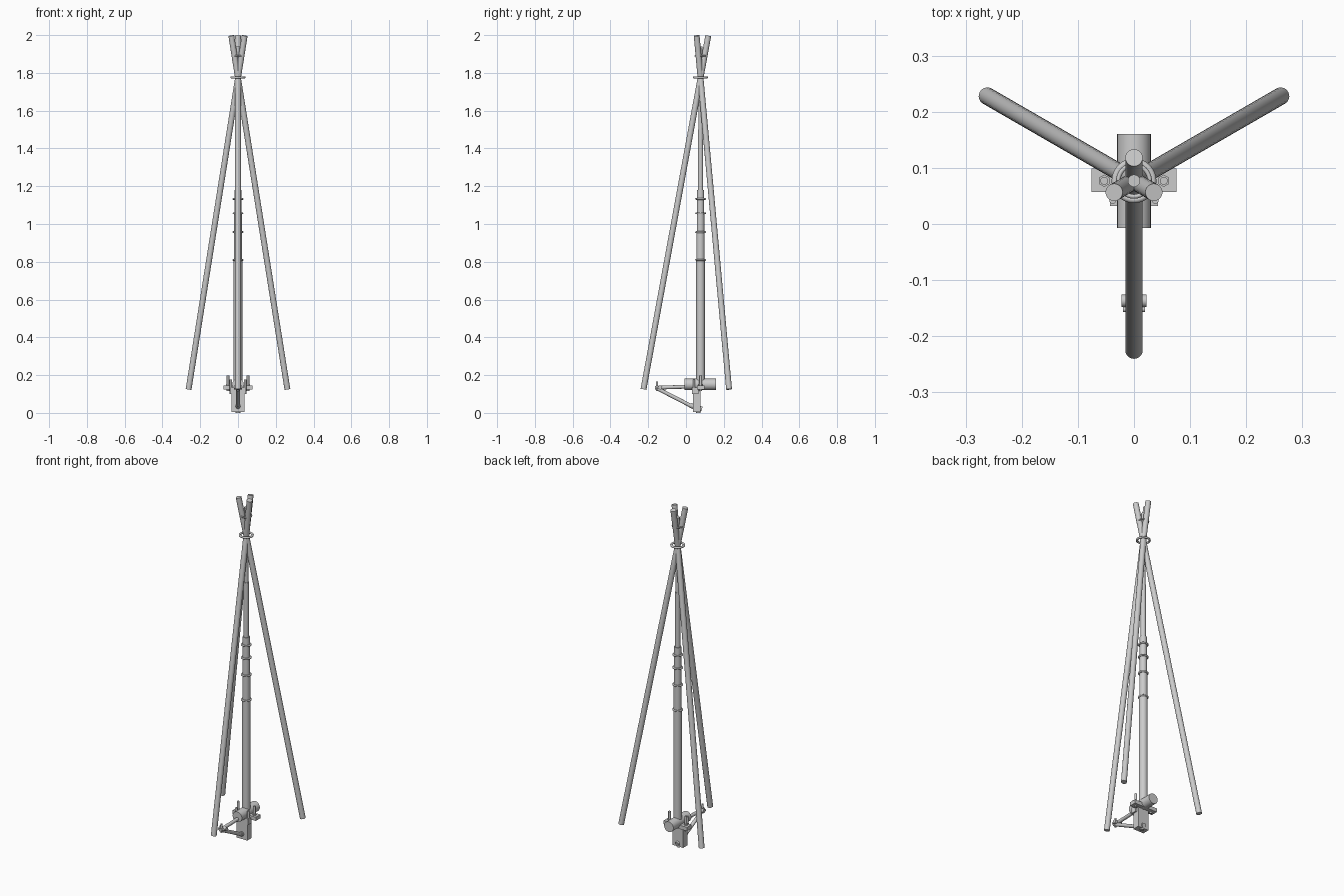
import bpy, math
from mathutils import Vector

if "Cube" in bpy.data.objects:
    bpy.data.objects.remove(bpy.data.objects["Cube"])

steel = bpy.data.materials.new("light_grey_steel")
steel.diffuse_color = (0.6, 0.6, 0.6, 1)
steel.use_nodes = True
steel.node_tree.nodes["Principled BSDF"].inputs["Base Color"].default_value = steel.diffuse_color
AX = 0.077  # y position of the mast axis


def finish(name, smooth=True):
    ob = bpy.context.object
    ob.name = name
    ob.data.materials.append(steel)
    if smooth:
        bpy.ops.object.shade_smooth_by_angle(angle=math.radians(40))
    return ob


def rod(name, a, b, r, r2=None, sides=20):
    a, b = Vector(a), Vector(b)
    bpy.ops.mesh.primitive_cone_add(vertices=sides, radius1=r, radius2=r if r2 is None else r2,
                                    depth=(b - a).length, location=(a + b) / 2)
    bpy.context.object.rotation_euler = (b - a).to_track_quat('Z', 'Y').to_euler()
    return finish(name)


def box(name, lo, hi):
    lo, hi = Vector(lo), Vector(hi)
    bpy.ops.mesh.primitive_cube_add(size=1, location=(lo + hi) / 2)
    bpy.context.object.scale = hi - lo
    return finish(name, False)


def ring(name, z, major, minor):
    bpy.ops.mesh.primitive_torus_add(location=(0, AX, z), major_radius=major, minor_radius=minor,
                                     major_segments=32, minor_segments=10)
    return finish(name)


# Three poles crossing below their tops
for i, deg in enumerate((-90, 30, 150)):
    c, s = math.cos(math.radians(deg)), math.sin(math.radians(deg))
    rod(f"tripod_leg_{i + 1}", (0.302 * c, AX + 0.302 * s, 0.125),
        (-0.041 * c, AX - 0.041 * s, 1.997), 0.0155)

# Telescoping mast with collars
for i, (z0, z1, r) in enumerate(((0.165, 0.81, 0.023), (0.81, 0.955, 0.0215), (0.955, 1.06, 0.020),
                                 (1.06, 1.18, 0.019), (1.18, 1.50, 0.014), (1.50, 1.94, 0.011))):
    rod(f"mast_section_{i + 1}", (0, AX, z0), (0, AX, z1), r)
for i, z in enumerate((0.81, 0.957, 1.057, 1.133)):
    ring(f"mast_collar_{i + 1}", z, 0.0235, 0.005)

# Binding rings at the crossing
ring("main_binding_ring", 1.776, 0.034, 0.006)
ring("upper_binding_ring", 1.89, 0.028, 0.004)

# Base bracket
box("bracket_post", (-0.035, 0.036, 0.005), (0.035, 0.077, 0.13))
box("bracket_block", (-0.043, 0.032, 0.10), (0.043, 0.065, 0.135))
box("clamp_plate", (-0.076, 0.057, 0.123), (0.076, 0.099, 0.145))
rod("cross_drum", (0, -0.007, 0.151), (0, 0.16, 0.151), 0.030, sides=32)
for side in (-1, 1):
    x = 0.053 * side
    rod("clamp_bolt", (x, AX, 0.115), (x, AX, 0.197), 0.007)
    rod("clamp_nut", (x, AX, 0.145), (x, AX, 0.153), 0.011, sides=6)
    rod("drum_bolt", (0.038 * side, 0.042, 0.10), (0.038 * side, 0.042, 0.178), 0.006)

# Triangular front arm with hinge
rod("front_arm", (0, -0.165, 0.133), (0, 0.04, 0.14), 0.010)
rod("arm_brace", (0, -0.15, 0.128), (0, 0.06, 0.02), 0.010)
rod("hinge_pin", (0, -0.153, 0.115), (0, -0.153, 0.166), 0.006)
rod("hinge_barrel", (-0.022, -0.137, 0.135), (0.022, -0.137, 0.135), 0.011)
rod("hinge_cross_pin", (-0.02, -0.152, 0.133), (0.02, -0.152, 0.133), 0.005)
rod("lower_pivot_bolt", (0, 0.022, 0.04), (0, 0.084, 0.02), 0.013)
# Foot plug under the post, reaching the floor
rod("post_foot", (0, 0.066, 0.0), (0, 0.066, 0.012), 0.012)
